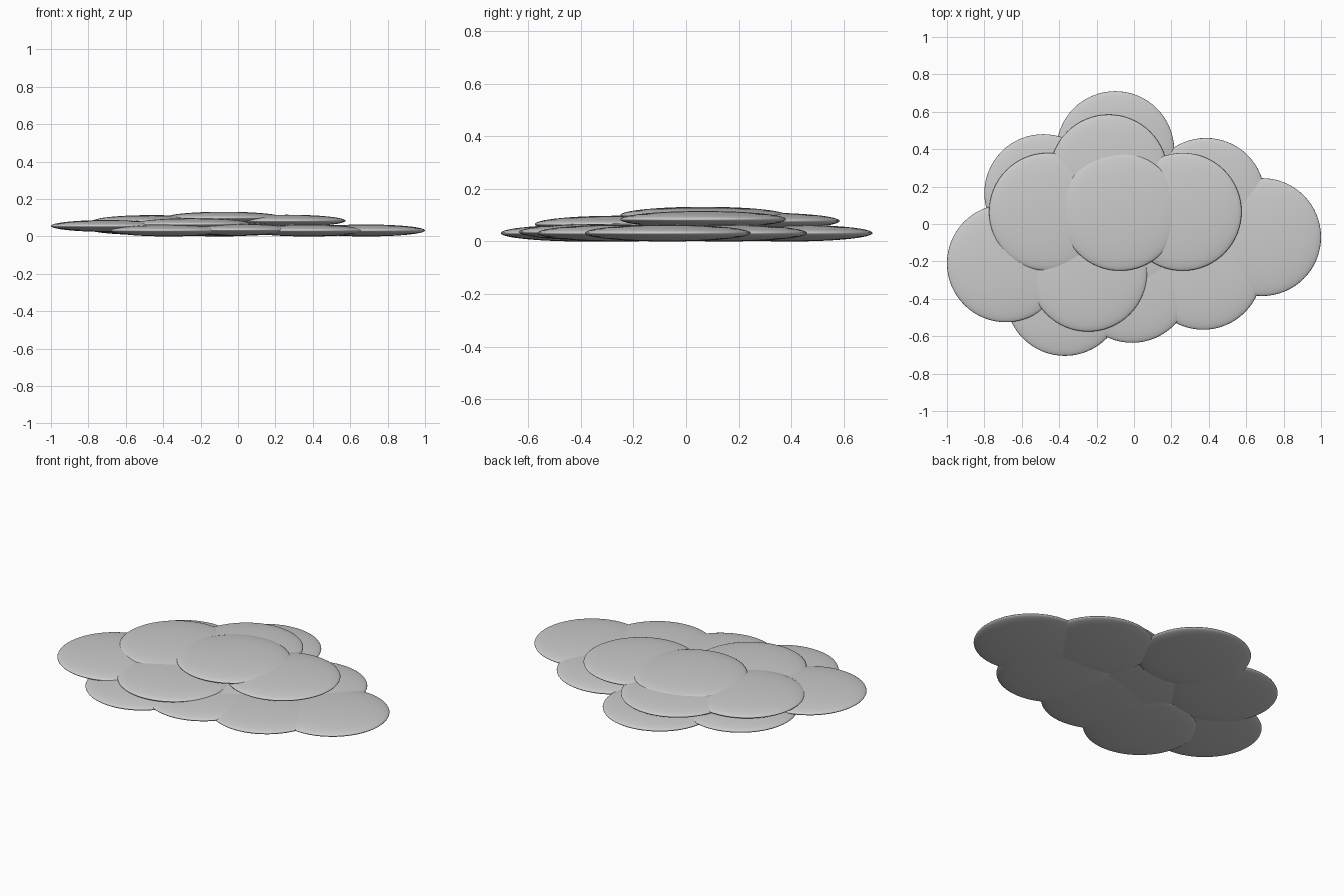
import bpy

if "Cube" in bpy.data.objects:
    bpy.data.objects.remove(bpy.data.objects["Cube"])

R, H = 0.315, 0.032   # puff radius and half thickness


def puff(name, x, y, z):
    bpy.ops.mesh.primitive_uv_sphere_add(segments=64, ring_count=32, radius=1, location=(x, y, z))
    o = bpy.context.object
    o.name = name
    o.scale = (R, R, H)
    bpy.ops.object.transform_apply(location=False, rotation=False, scale=True)
    bpy.ops.object.shade_smooth()
    return o


# Bottom ring of flattened puffs, middle layer, then the crown
layers = {
    "base_puff": [(0.685, -0.07, 0.032), (0.385, 0.145, 0.032), (-0.10, 0.395, 0.032),
                  (-0.485, 0.165, 0.04), (-0.685, -0.21, 0.056), (-0.37, -0.39, 0.032),
                  (-0.01, -0.32, 0.036), (0.37, -0.25, 0.032)],
    "core_puff": [(-0.09, -0.12, 0.045)],
    "middle_puff": [(-0.46, 0.065, 0.082), (0.26, 0.065, 0.084),
                    (-0.135, 0.27, 0.078), (-0.245, -0.26, 0.066)],
    "top_puff": [(-0.075, 0.065, 0.10)],
}
for name, spots in layers.items():
    for i, p in enumerate(spots):
        puff(f"{name}_{i + 1}", *p)
